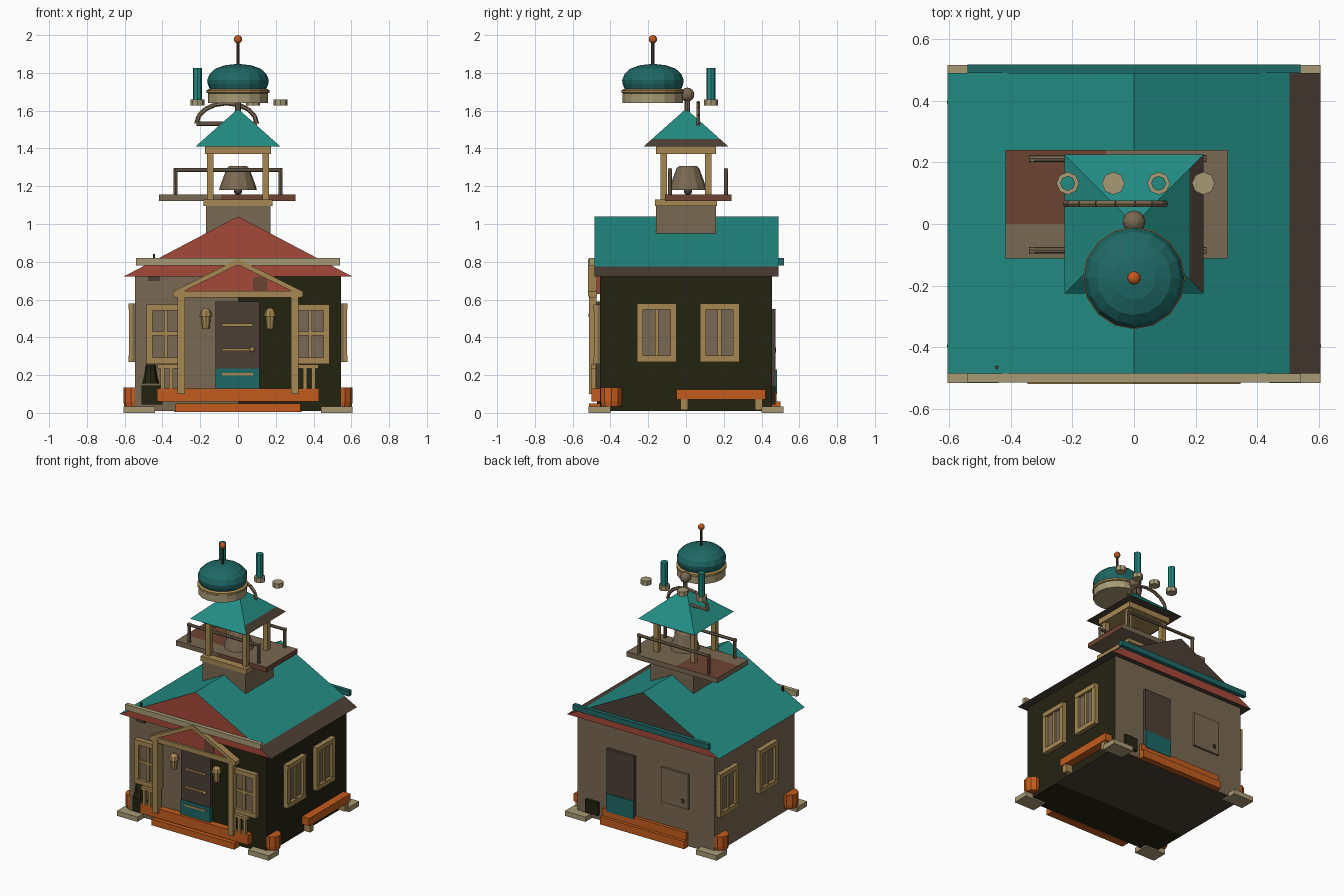
import bpy, bmesh, math
from mathutils import Vector

cube = bpy.data.objects.get("Cube")
if cube:
    bpy.data.objects.remove(cube, do_unlink=True)

PALETTE = {
    "teal": (34, 140, 131), "dark_teal": (30, 104, 101), "orange": (196, 92, 30),
    "gold_trim": (166, 136, 82), "pale_stone": (168, 154, 118), "wall_brown": (122, 104, 82),
    "olive_black": (36, 35, 17), "red": (164, 72, 57), "dark_brown": (76, 63, 53),
    "red_brown": (108, 68, 50),
}
NAMES = list(PALETTE)
MATS = []
for n, rgb in PALETTE.items():
    m = bpy.data.materials.new(n)
    m.use_nodes = True
    col = tuple((c / 255 / 12.92) if c < 11 else ((c / 255 + 0.055) / 1.055) ** 2.4 for c in rgb) + (1,)
    m.diffuse_color = col
    m.node_tree.nodes["Principled BSDF"].inputs["Base Color"].default_value = col
    MATS.append(m)


def finish(bm, name, mat, rule=None, cuts=()):
    """Cut the mesh along planes, colour it and make an object."""
    for co, no in cuts:
        bmesh.ops.bisect_plane(bm, geom=bm.verts[:] + bm.edges[:] + bm.faces[:], plane_co=co, plane_no=no)
    bmesh.ops.recalc_face_normals(bm, faces=bm.faces[:])
    me = bpy.data.meshes.new(name)
    used = []
    for f in bm.faces:
        c = rule(f.calc_center_median(), f.normal) if rule else mat
        if c not in used:
            used.append(c)
        f.material_index = used.index(c)
    for c in used:
        me.materials.append(MATS[NAMES.index(c)])
    bm.to_mesh(me)
    bm.free()
    ob = bpy.data.objects.new(name, me)
    bpy.context.scene.collection.objects.link(ob)
    return ob


def box(name, x, y, z, mat, **kw):
    bm = bmesh.new()
    bmesh.ops.create_cube(bm, size=1)
    for v in bm.verts:
        v.co = [(a + b) / 2 + c * (b - a) for (a, b), c in zip((x, y, z), v.co)]
    return finish(bm, name, mat, **kw)


def prism(name, pts, y0, y1, mat, **kw):
    """Extrude an x-z outline along y."""
    bm = bmesh.new()
    f = bm.faces.new([bm.verts.new((x, y0, z)) for x, z in pts])
    r = bmesh.ops.extrude_face_region(bm, geom=[f])
    bmesh.ops.translate(bm, verts=[v for v in r["geom"] if isinstance(v, bmesh.types.BMVert)], vec=(0, y1 - y0, 0))
    return finish(bm, name, mat, **kw)


def lathe(name, x, y, profile, n, mat, turn=0.0, **kw):
    """Turn a list of (radius, z) into a solid."""
    bm = bmesh.new()
    rings = [[bm.verts.new((x + r * math.cos(t), y + r * math.sin(t), z))
              for t in (turn + 2 * math.pi * i / n for i in range(n))] for r, z in profile]
    for a, b in zip(rings, rings[1:]):
        for i in range(n):
            bm.faces.new((a[i], a[(i + 1) % n], b[(i + 1) % n], b[i]))
    bm.faces.new(rings[0])
    bm.faces.new(rings[-1])
    bmesh.ops.remove_doubles(bm, verts=bm.verts[:], dist=1e-5)
    return finish(bm, name, mat, **kw)


def rod(name, a, b, r, mat, n=8):
    a, b = Vector(a), Vector(b)
    bm = bmesh.new()
    bmesh.ops.create_cone(bm, cap_ends=True, segments=n, radius1=r, radius2=r, depth=(b - a).length)
    q = (b - a).to_track_quat("Z", "Y")
    for v in bm.verts:
        v.co = q @ v.co + (a + b) / 2
    return finish(bm, name, mat)


def ball(name, co, r, mat):
    bm = bmesh.new()
    bmesh.ops.create_uvsphere(bm, u_segments=12, v_segments=8, radius=r)
    bmesh.ops.translate(bm, verts=bm.verts[:], vec=co)
    return finish(bm, name, mat)


WX, WY = 0.545, 0.455   # wall half sizes


def on_wall(side, name, u, d, z, mat):
    """Box on a wall: u along it, d outward from it."""
    if side in ("front", "back"):
        s = -1 if side == "front" else 1
        return box(name, u, sorted(s * (WY + k) for k in d), z, mat)
    s = 1 if side == "right" else -1
    return box(name, sorted(s * (WX + k) for k in d), u, z, mat)


# House body
def wall_rule(c, n):
    if n.z < -0.5:
        return "olive_black" if c.y < -0.15 else "dark_brown"
    return "olive_black" if n.x > 0.5 or (n.y < -0.5 and c.x > 0) else "wall_brown"


box("house_walls", (-WX, WX), (-WY, WY), (0.01, 0.74), None, rule=wall_rule,
    cuts=[((0, 0, 0), (1, 0, 0)), ((0, -0.15, 0), (0, 1, 0))])


# Main gable roof with coloured gable ends and one dark eave
def roof_rule(c, n):
    if n.y < -0.5:
        return "red"
    if n.y > 0.5:
        return "dark_brown" if c.z > 0.79 else "red"
    return "dark_brown" if n.z < 0 or c.x > 0.505 else "teal"


prism("main_roof", [(-0.605, 0.722), (0.605, 0.722), (0, 1.04)], -0.485, 0.49, None, rule=roof_rule,
      cuts=[((0.505, 0, 0), (1, 0, 0)), ((0, 0, 0.79), (0, 0, 1))])
box("front_gable_bar", (-0.54, 0.54), (-0.514, -0.485), (0.78, 0.82), "pale_stone")
box("back_gable_bar", (-0.54, 0.54), (0.49, 0.518), (0.78, 0.82), "dark_teal")

# Corner pads, corner barrels and bench
for sx in (-1, 1):
    for sy in (-1, 1):
        box("corner_pad", sorted((sx * 0.44, sx * 0.605)), sorted((sy * 0.4, sy * 0.515)), (0, 0.035), "pale_stone")
        if (sx, sy) != (1, 1):
            lathe("corner_barrel", sx * 0.547, sy * 0.395, [(0.055, 0.035), (0.06, 0.06), (0.06, 0.135)], 10, "orange")
box("bench_seat", (WX, 0.602), (-0.05, 0.42), (0.07, 0.125), "orange")
for y in (-0.01, 0.385):
    box("bench_leg", (WX, 0.595), (y - 0.02, y + 0.02), (0.015, 0.07), "gold_trim")


# Windows
def window(side, u, z0, z1, w, cross):
    h, t = w / 2, 0.033
    on_wall(side, "window_pane", (u - h, u + h), (0, 0.014), (z0, z1), "wall_brown")
    for s in (-1, 1):
        on_wall(side, "window_jamb", sorted((u + s * h, u + s * (h - t))), (0, 0.033), (z0, z1), "gold_trim")
    for z in (z0, z1 - t):
        on_wall(side, "window_rail", (u - h, u + h), (0, 0.035), (z, z + t), "gold_trim")
    on_wall(side, "window_mullion", (u - 0.01, u + 0.01), (0, 0.026), (z0, z1), "gold_trim")
    if cross:
        on_wall(side, "window_crossbar", (u - h, u + h), (0, 0.026), (0.41, 0.43), "gold_trim")


for s in (-1, 1):
    window("front", s * 0.383, 0.26, 0.575, 0.205, True)
for y in (-0.155, 0.178):
    window("right", y, 0.27, 0.58, 0.21, False)
for y in (-0.12, 0.33):
    window("left", y, 0.27, 0.58, 0.21, False)

# Doors
for side, u, z0, z1, zk in (("front", (-0.12, 0.115), 0.13, 0.59, 0.235), ("back", (0.08, 0.3), 0.1, 0.55, 0.23)):
    on_wall(side, side + "_door", u, (0, 0.02), (z0, z1), "dark_brown")
    on_wall(side, side + "_door_kickplate", u, (0, 0.026), (z0, zk), "dark_teal")
for z in (0.205, 0.335, 0.465):
    on_wall("front", "door_slat", (-0.085, 0.08), (0.02, 0.03), (z - 0.007, z + 0.007), "gold_trim")
ball("door_knob", (0.075, -0.49, 0.335), 0.014, "gold_trim")
on_wall("back", "back_hatch", (-0.345, -0.13), (0, 0.015), (0.28, 0.53), "wall_brown")
on_wall("back", "hatch_latch", (-0.315, -0.295), (0.015, 0.022), (0.32, 0.345), "dark_brown")

# Vents, hanging lamp and small dark bell
on_wall("front", "front_vent", (-0.51, -0.4), (0, 0.015), (0.045, 0.145), "olive_black")
on_wall("back", "back_vent", (0.37, 0.47), (0, 0.02), (0.045, 0.14), "olive_black")
lathe("front_bell", -0.462, -0.46, [(0.045, 0.155), (0.035, 0.19), (0.025, 0.255)], 8, "olive_black")
rod("bell_cord", (-0.445, -0.465, 0.7), (-0.445, -0.465, 0.84), 0.007, "dark_brown", 6)
box("cord_bracket", (-0.475, -0.415), (-0.475, -WY), (0.7, 0.722), "dark_brown")

# Steps
box("porch_deck", (-0.43, 0.43), (-0.5, -WY), (0.06, 0.13), "orange")
box("front_step", (-0.33, 0.33), (-0.513, -WY), (0.005, 0.05), "orange")
box("back_step_upper", (-0.335, 0.335), (WY, 0.478), (0.05, 0.115), "orange")
box("back_step_lower", (-0.335, 0.335), (WY, 0.5), (0.005, 0.06), "orange")

# Porch posts, balusters, lanterns and gable
for s in (-1, 1):
    box("porch_post", sorted((s * 0.28, s * 0.32)), (-0.513, -0.473), (0.1, 0.63), "gold_trim")
    for x in (0.345, 0.39):
        box("baluster", sorted((s * x, s * (x + 0.02))), (-0.5, -0.48), (0.13, 0.25), "gold_trim")
    box("porch_handrail", sorted((s * 0.32, s * 0.425)), (-0.504, -0.476), (0.235, 0.255), "gold_trim")
    lathe("lantern", s * 0.17, -0.485, [(0.02, 0.445), (0.025, 0.51), (0.034, 0.51), (0.026, 0.54), (0.008, 0.555)],
          8, "gold_trim")
    prism("porch_rafter", [(0, 0.815), (0, 0.785), (s * 0.345, 0.615), (s * 0.345, 0.642)], -0.519, -0.47, "gold_trim")
box("porch_beam", (-0.34, 0.34), (-0.512, -0.472), (0.61, 0.645), "gold_trim")
prism("porch_gable", [(-0.32, 0.63), (0.32, 0.63), (0, 0.795)], -0.497, -WY, "red")
box("gable_patch", (0.08, 0.155), (-0.501, -0.497), (0.645, 0.72), "red_brown")

# Tower base and lookout platform
box("tower_base", (-0.17, 0.172), (-0.16, 0.16), (0.85, 1.1), "wall_brown")
box("tower_cornice", (-0.183, 0.183), (-0.165, 0.165), (1.095, 1.13), "gold_trim")


def platform_rule(c, n):
    if n.z > 0.5:
        return "red_brown" if c.x < -0.09 and c.y > 0 else "wall_brown"
    return "red_brown" if n.x > 0.5 or (n.y < -0.5 and c.x > -0.09) else "wall_brown"


box("platform", (-0.417, 0.305), (-0.112, 0.24), (1.122, 1.157), None, rule=platform_rule,
    cuts=[((-0.09, 0, 0), (1, 0, 0)), ((0, 0, 0), (0, 1, 0))])
for y in (-0.085, 0.212):
    rod("platform_rail", (-0.34, y, 1.285), (0.235, y, 1.285), 0.011, "wall_brown")
    for x in (-0.33, 0.225):
        rod("rail_post", (x, y, 1.15), (x, y, 1.295), 0.011, "wall_brown")

# Bell tower frame, bell and pyramid roof
for sx in (-1, 1):
    for sy in (-1, 1):
        box("tower_post", sorted((sx * 0.13, sx * 0.163)), sorted((sy * 0.1, sy * 0.135)), (1.12, 1.38), "gold_trim")
box("tower_top_beam", (-0.175, 0.175), (-0.16, 0.16), (1.37, 1.41), "gold_trim")
lathe("tower_bell", 0, 0.01, [(0.1, 1.18), (0.095, 1.2), (0.06, 1.295), (0.045, 1.308)], 12, "wall_brown")
ball("bell_clapper", (0, 0.01, 1.175), 0.022, "dark_brown")
lathe("tower_roof", 0, 0, [(0.225 * 2 ** 0.5, 1.41), (0.0001, 1.61)], 4, None, turn=math.pi / 4,
      cuts=[((0.18, 0, 0), (1, 0, 0))],
      rule=lambda c, n: "dark_brown" if n.z < 0 or (n.x > 0.3 and c.x > 0.18) else "teal")
rod("roof_pin", (0, 0.007, 1.59), (0, 0.007, 1.66), 0.015, "wall_brown")
ball("roof_pin_ball", (0, 0.007, 1.685), 0.037, "wall_brown")

# Arched hoop with its straight tie
arch = [(-0.06 - 0.16 * math.cos(t), 0.065, 1.53 + 0.11 * math.sin(t)) for t in (math.pi * i / 8 for i in range(9))]
for a, b in zip(arch, arch[1:] + arch[:1]):
    rod("arch_segment", a, b, 0.012, "wall_brown", 6)

# Domed cap and finial
DY = -0.175
lathe("dome_drum", 0, DY, [(0.16, 1.64), (0.16, 1.69)], 16, "pale_stone")
lathe("dome_band", 0, DY, [(0.155, 1.69), (0.166, 1.695), (0.166, 1.708), (0.155, 1.715)], 16, "gold_trim")
lathe("dome", 0, DY, [(0.15, 1.715), (0.16, 1.74), (0.163, 1.762), (0.15, 1.795), (0.12, 1.822), (0.07, 1.84),
                      (0.02, 1.846)], 16, "dark_teal")
rod("finial_rod", (0, DY, 1.84), (0, DY, 1.97), 0.009, "dark_brown")
ball("finial_ball", (0, DY, 1.978), 0.022, "orange")

# Row of caps and short tubes behind the dome
for i, x in enumerate((-0.215, -0.067, 0.08, 0.225)):
    lathe("round_cap", x, 0.132, [(0.037, 1.627), (0.037, 1.66)], 8, "pale_stone")
    if i % 2 == 0:
        lathe("teal_tube", x, 0.132, [(0.024, 1.65), (0.024, 1.825)], 8, "teal")
